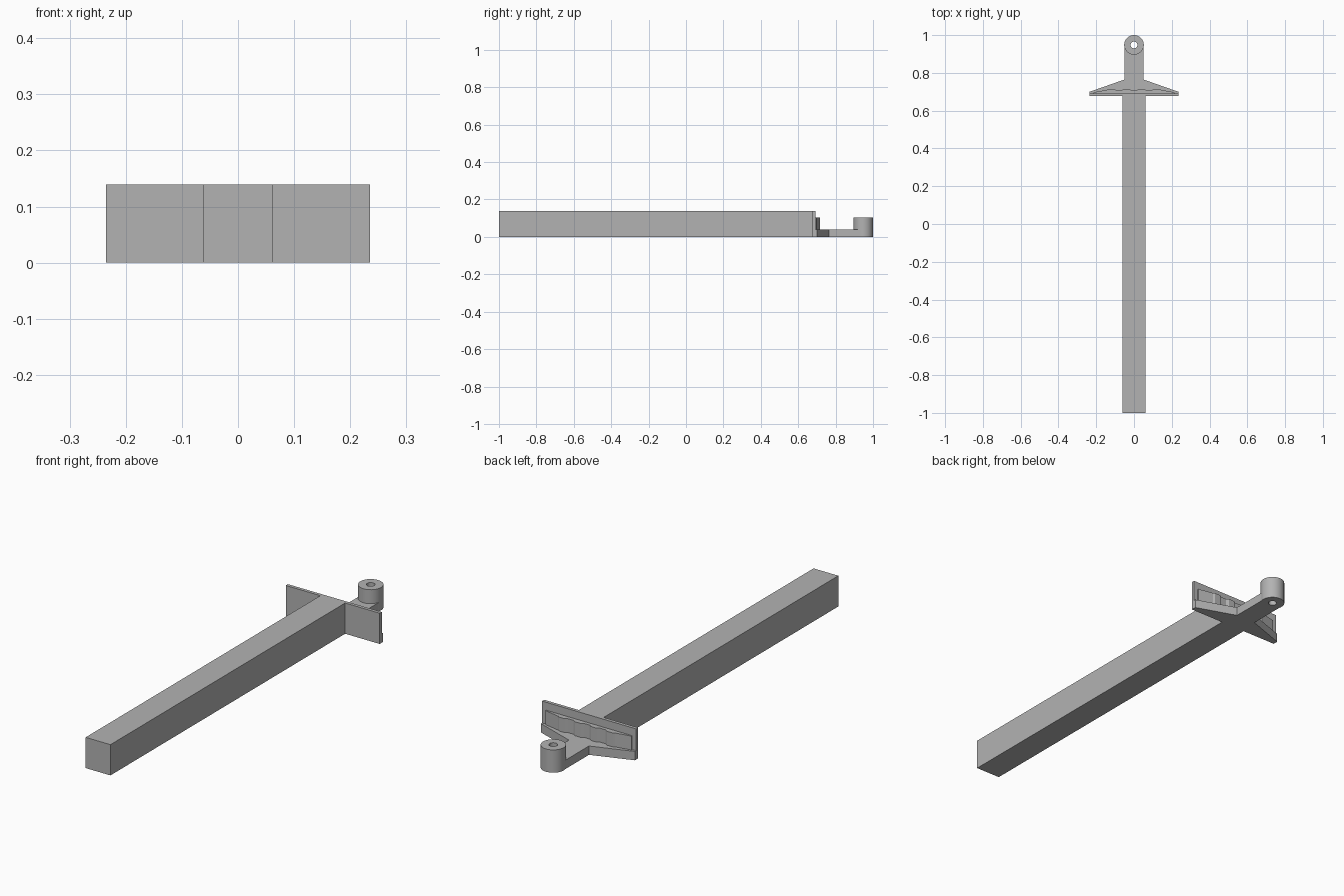
import bpy, bmesh, math

if "Cube" in bpy.data.objects:
    bpy.data.objects.remove(bpy.data.objects["Cube"])

grey = bpy.data.materials.new("plain grey")
grey.use_nodes = True
grey.diffuse_color = (0.45, 0.45, 0.45, 1)
grey.node_tree.nodes["Principled BSDF"].inputs["Base Color"].default_value = grey.diffuse_color


def prism(name, outline, z0, z1):
    """Extrude a closed xy outline from z0 to z1."""
    bm = bmesh.new()
    face = bm.faces.new([bm.verts.new((x, y, z0)) for x, y in outline])
    top = bmesh.ops.extrude_face_region(bm, geom=[face])["geom"]
    bmesh.ops.translate(bm, vec=(0, 0, z1 - z0),
                        verts=[v for v in top if isinstance(v, bmesh.types.BMVert)])
    bmesh.ops.recalc_face_normals(bm, faces=bm.faces)
    mesh = bpy.data.meshes.new(name)
    bm.to_mesh(mesh)
    bm.free()
    mesh.materials.append(grey)
    obj = bpy.data.objects.new(name, mesh)
    bpy.context.collection.objects.link(obj)
    return obj


def box(name, half_x, y0, y1, z0, z1):
    return prism(name, [(-half_x, y0), (half_x, y0), (half_x, y1), (-half_x, y1)], z0, z1)


def mirrored(half):
    """Close a right-hand outline with its mirror image."""
    return half + [(-x, y) for x, y in reversed(half)]


def arc(radius, start, end, steps):
    angles = [start + (end - start) * i / steps for i in range(steps + 1)]
    return [(radius * math.cos(a), EYE_Y + radius * math.sin(a)) for a in angles]


EYE_Y, EYE_R, HOLE_R = 0.948, 0.052, 0.018

# Long square bar and the thin cross plate at its end
box("bar", 0.062, -1.0, 0.68, 0, 0.139)
box("cross_plate", 0.235, 0.677, 0.692, 0, 0.139)

# Low tapered bracket carrying the arm
arm = mirrored([(0.235, 0.69), (0.235, 0.70), (0.05, 0.765), (0.05, EYE_Y)])
bracket = prism("bracket_arm", arm, 0, 0.04)

# Ribbed pad behind the plate, thinning towards its ends
ribs = []
for i in range(-1, 3):
    centre = i * 0.08 - 0.04
    ribs += [(centre - 0.026, 0.708), (centre - 0.014, 0.716),
             (centre + 0.014, 0.716), (centre + 0.026, 0.708)]
pad = [(-0.215, 0.69), (-0.215, 0.697), (-0.115, 0.716), (-0.10, 0.708)]
pad += ribs + [(0.10, 0.708), (0.115, 0.716), (0.215, 0.697), (0.215, 0.69)]
prism("ribbed_pad", pad, 0.04, 0.103)

# Round eye at the end of the arm
eye = prism("eye", arc(EYE_R, 0, math.tau, 48)[:-1], 0, 0.103)

# Bore through the eye and arm
cutter = prism("bore_cutter", arc(HOLE_R, 0, math.tau, 32)[:-1], -0.05, 0.2)
cutter.hide_render = True
cutter.hide_viewport = True
for part in (bracket, eye):
    bore = part.modifiers.new("bore", 'BOOLEAN')
    bore.operation = 'DIFFERENCE'
    bore.solver = 'EXACT'
    bore.object = cutter

# Smooth the round walls, keep edges sharp
bpy.ops.object.select_all(action='DESELECT')
eye.select_set(True)
bpy.context.view_layer.objects.active = eye
bpy.ops.object.shade_smooth_by_angle(angle=math.radians(30))
